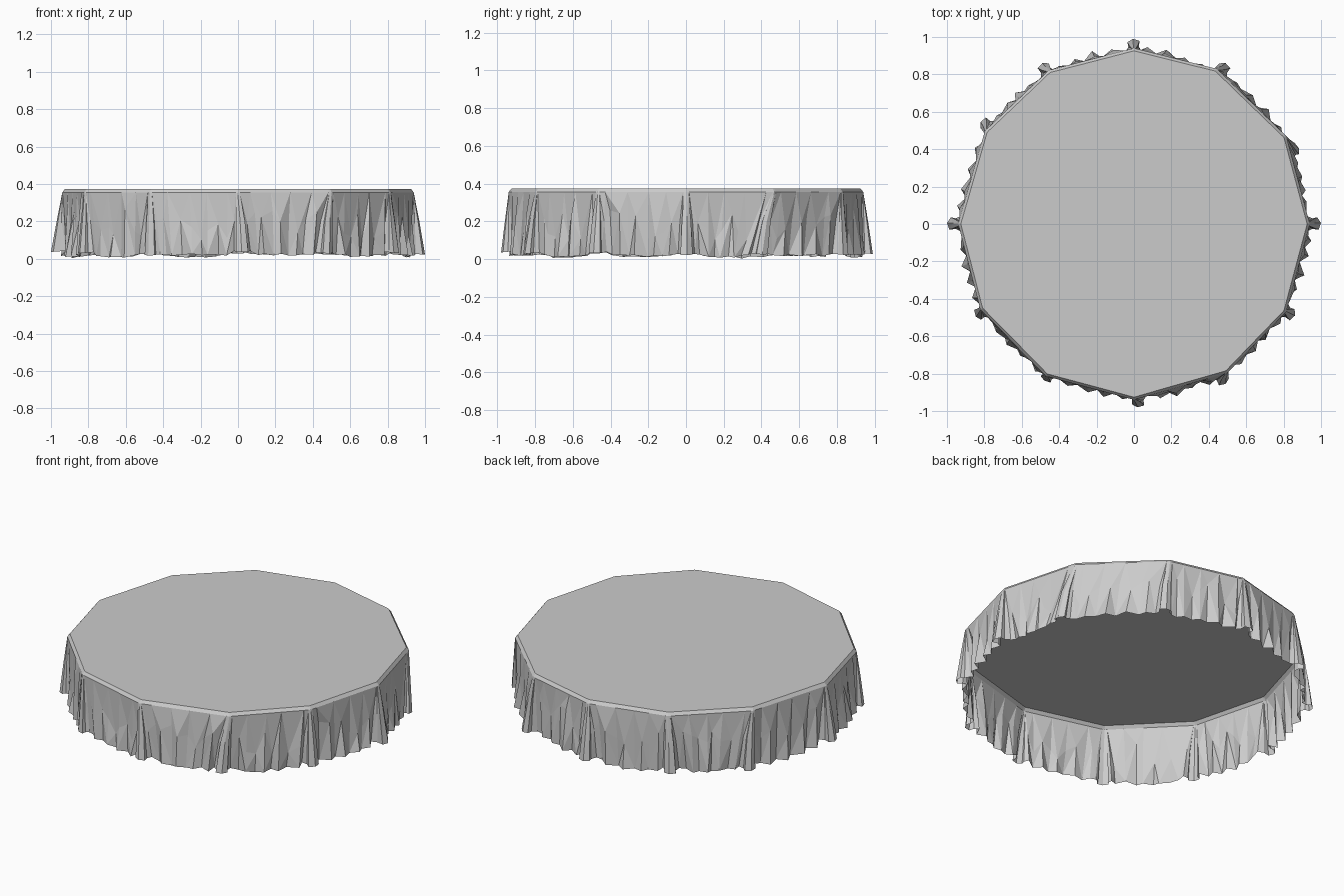
import bpy, bmesh, math, random

cube = bpy.data.objects.get("Cube")
if cube:
    bpy.data.objects.remove(cube)

rng = random.Random(4)
SIDES = 12
TOP = 0.373

# Angles of the top corners; angle and reach of the pleat hanging from each
corner_deg = [0, 30, 62, 90, 119, 148, 180, 209, 240, 270, 302, 330]
pleat_deg = [0, 25, 60, 90, 120, 146, 180, 210, 240.5, 271.5, 299.5, 330]
pleat_reach = [1.0, .97, .99, .99, .99, .985, 1.0, .98, .965, .98, .985, .99]
# Pleat section: sideways offset, share of the reach
pleat_section = [(-.05, 0), (-.032, .4), (-.036, .75), (-.006, 1),
                 (.03, .85), (.028, .4), (.046, 0)]
RIPPLES = 8


def polar(angle, radius, z):
    return (radius * math.cos(angle), radius * math.sin(angle), z)


def rim_radius(angle):
    """Radius of the many-sided tabletop outline at an angle."""
    deg = math.degrees(angle) % 360
    k = max(i for i in range(SIDES) if corner_deg[i] <= deg + 1e-6)
    a = math.radians(corner_deg[k])
    b = math.radians(corner_deg[k + 1] if k + 1 < SIDES else 360)
    half = (b - a) / 2
    return 0.94 * math.cos(half) / math.cos(math.radians(deg) - a - half)


def column(top_angle, low_angle, low_radius, share, mid_z, hem):
    """One vertical line of the cloth, from the rim to the hem."""
    rim = rim_radius(top_angle)
    mid_angle = top_angle + (low_angle - top_angle) * (0.5 + share / 4)
    mid_radius = rim + (low_radius - rim) * share
    return [polar(top_angle, rim - 0.014, TOP),
            polar(top_angle, rim, TOP - 0.018),
            polar(mid_angle, mid_radius, mid_z),
            polar(low_angle, low_radius, hem)]


columns = []
for k in range(SIDES):
    corner, pleat = math.radians(corner_deg[k]), math.radians(pleat_deg[k])
    following = (k + 1) % SIDES
    turn = 2 * math.pi if following == 0 else 0
    next_corner = math.radians(corner_deg[following]) + turn
    next_pleat = math.radians(pleat_deg[following]) + turn
    flip = rng.choice((-1, 1))
    section = pleat_section if flip > 0 else pleat_section[::-1]

    # Deep pleat at the corner
    hem = rng.uniform(0.022, 0.045)
    for side, out in section:
        low = 0.92 + (pleat_reach[k] - 0.92) * out
        columns.append(column(corner + flip * side * 0.35, pleat + flip * side,
                              low, 0.5, 0.2, hem - 0.006 * out))

    # Shallow ripples up to the next corner
    sag = rng.uniform(0.0, 0.016)
    for i in range(RIPPLES):
        t = (i + 0.5 + rng.uniform(-.25, .25)) / RIPPLES
        top = corner + 0.025 + (next_corner - corner - 0.05) * t
        low = pleat + 0.06 + (next_pleat - pleat - 0.12) * t
        bump = rng.uniform(.012, .036) if i % 2 else rng.uniform(-.012, .006)
        columns.append(column(top, low, 0.917 + bump, rng.uniform(.1, .75),
                              rng.uniform(.1, .27),
                              0.03 - sag * math.sin(math.pi * t) - rng.uniform(0, .012)))

# Sheet: flat top and hanging skirt, open below
bm = bmesh.new()
grid = [[bm.verts.new(p) for p in col] for col in columns]
for i, left in enumerate(grid):
    right = grid[(i + 1) % len(grid)]
    for j in range(3):
        quad = (left[j], left[j + 1], right[j + 1], right[j])
        if j == 0:
            bm.faces.new(quad)
        elif (i + j) % 2:
            bm.faces.new((quad[0], quad[1], quad[2]))
            bm.faces.new((quad[0], quad[2], quad[3]))
        else:
            bm.faces.new((quad[0], quad[1], quad[3]))
            bm.faces.new((quad[1], quad[2], quad[3]))
bm.faces.new([col[0] for col in grid])

# Lowest point of the hem rests on the ground
lowest = min(v.co.z for v in bm.verts)
for v in bm.verts:
    if v.co.z < 0.08:
        v.co.z -= lowest - 0.003

mesh = bpy.data.meshes.new("tablecloth")
bm.to_mesh(mesh)
bm.free()
cloth = bpy.data.objects.new("tablecloth", mesh)
bpy.context.collection.objects.link(cloth)

grey = bpy.data.materials.new("light grey cloth")
grey.use_nodes = True
color = (0.6, 0.6, 0.6, 1)
grey.diffuse_color = color
grey.node_tree.nodes["Principled BSDF"].inputs["Base Color"].default_value = color
mesh.materials.append(grey)
